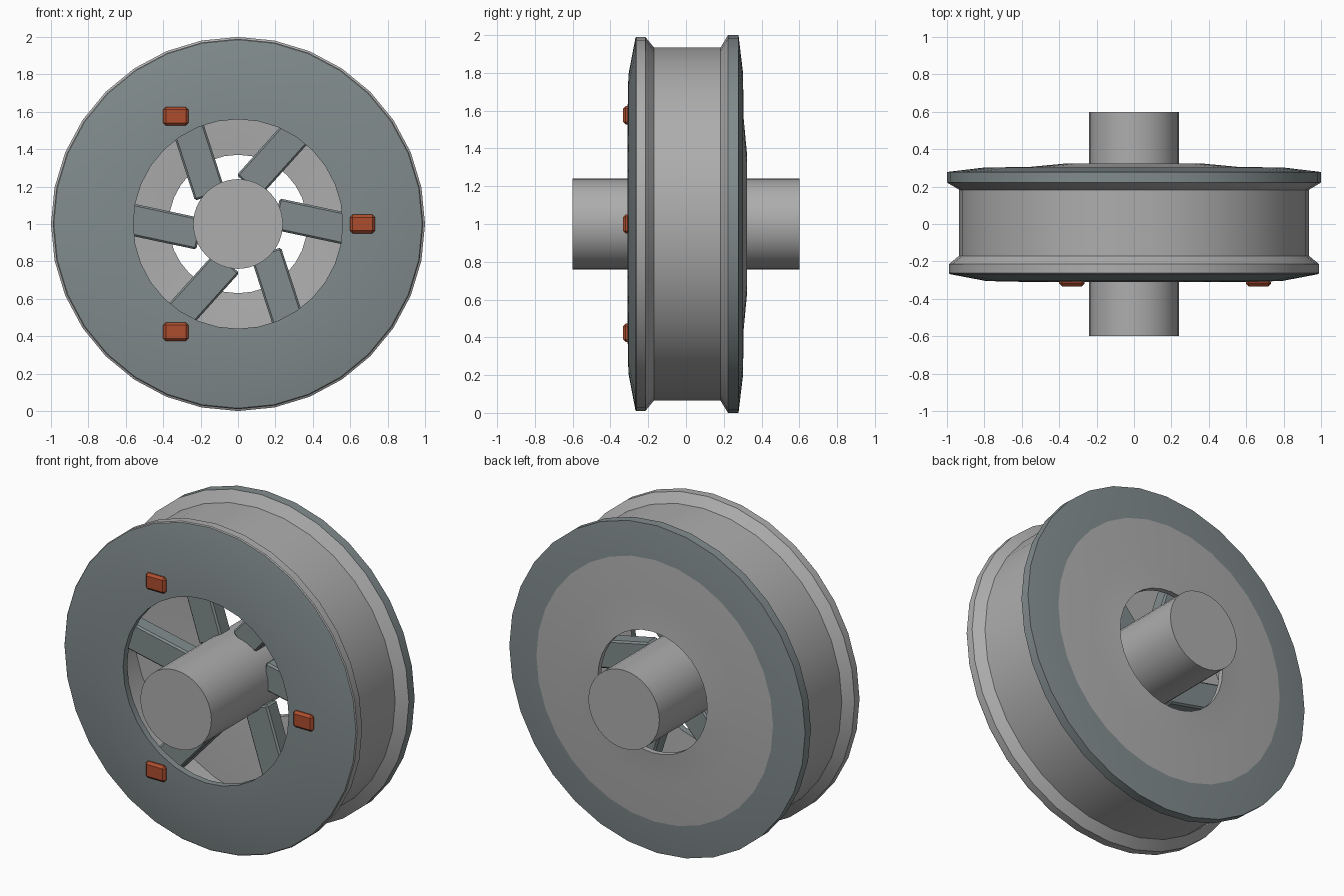
import bpy, bmesh, math
from mathutils import Matrix, Vector

cube = bpy.data.objects.get("Cube")
if cube:
    bpy.data.objects.remove(cube, do_unlink=True)

SEGMENTS = 32
CENTRE = Vector((0, 0, 1))


def material(name, rgb):
    mat = bpy.data.materials.new(name)
    mat.use_nodes = True
    mat.diffuse_color = (*rgb, 1)
    mat.node_tree.nodes["Principled BSDF"].inputs["Base Color"].default_value = (*rgb, 1)
    return mat


light = material("light grey", (0.42, 0.42, 0.42))
dark = material("slate grey", (0.22, 0.26, 0.265))
red = material("rust red", (0.42, 0.075, 0.028))


def finish(name, bm, mats):
    bmesh.ops.recalc_face_normals(bm, faces=bm.faces)
    mesh = bpy.data.meshes.new(name)
    bm.to_mesh(mesh)
    bm.free()
    for mat in mats:
        mesh.materials.append(mat)
    obj = bpy.data.objects.new(name, mesh)
    bpy.context.collection.objects.link(obj)
    bpy.ops.object.select_all(action='DESELECT')
    obj.select_set(True)
    bpy.context.view_layer.objects.active = obj
    bpy.ops.object.shade_smooth_by_angle(angle=math.radians(30))
    return obj


def lathe(name, profile, mats):
    """Revolve a closed (radius, y, material) loop about the wheel axle."""
    bm = bmesh.new()
    rings = []
    for i in range(SEGMENTS):
        a = math.tau * i / SEGMENTS
        rings.append([bm.verts.new(CENTRE + Vector((r * math.cos(a), y, r * math.sin(a))))
                      for r, y, _ in profile])
    count = len(profile)
    for i, ring in enumerate(rings):
        following = rings[(i + 1) % SEGMENTS]
        for j in range(count):
            k = (j + 1) % count
            face = bm.faces.new((ring[j], ring[k], following[k], following[j]))
            face.material_index = profile[j][2]
    return finish(name, bm, mats)


def block(name, size, matrix, mat, bevel):
    bm = bmesh.new()
    bmesh.ops.create_cube(bm, size=1, matrix=Matrix.Diagonal((*size, 1)))
    bmesh.ops.bevel(bm, geom=bm.edges[:], offset=bevel, segments=1, affect='EDGES')
    bm.transform(matrix)
    return finish(name, bm, [mat])


# Hollow flanged drum: front face, tread channel, back face, then the inside
lathe("wheel_drum", [
    (0.56, -0.31, 1), (0.79, -0.305, 1), (0.985, -0.268, 0),
    (0.99, -0.262, 0), (0.99, -0.215, 0), (0.935, -0.17, 0),
    (0.935, 0.183, 0), (1.0, 0.222, 1), (1.0, 0.278, 1),
    (0.8, 0.302, 0), (0.56, 0.305, 0), (0.37, 0.323, 0),
    (0.37, 0.29, 0), (0.56, 0.27, 0), (0.9, 0.26, 0),
    (0.9, -0.25, 0), (0.56, -0.27, 1)], [light, dark])

# Axle hub running through the wheel
bm = bmesh.new()
bmesh.ops.create_cone(bm, cap_ends=True, segments=SEGMENTS, radius1=0.24, radius2=0.24,
                      depth=1.2, matrix=Matrix.Translation(CENTRE) @ Matrix.Rotation(math.pi / 2, 4, 'X'))
finish("axle_hub", bm, [light])

# Six offset spokes set at a slant to the hub
for i in range(6):
    turn = Matrix.Rotation(math.radians(12 - 60 * i), 4, 'Y')
    place = Matrix.Translation(CENTRE) @ turn @ Matrix.Translation((0.54, 0, 0.095))
    block(f"spoke_{i + 1}", (0.70, 0.10, 0.17), place, dark, 0.01)

# Three small lugs on the front face
for i in range(3):
    a = math.tau * i / 3
    place = Matrix.Translation(CENTRE + Vector((0.665 * math.cos(a), -0.315, 0.665 * math.sin(a))))
    block(f"front_lug_{i + 1}", (0.135, 0.036, 0.10), place, red, 0.014)
